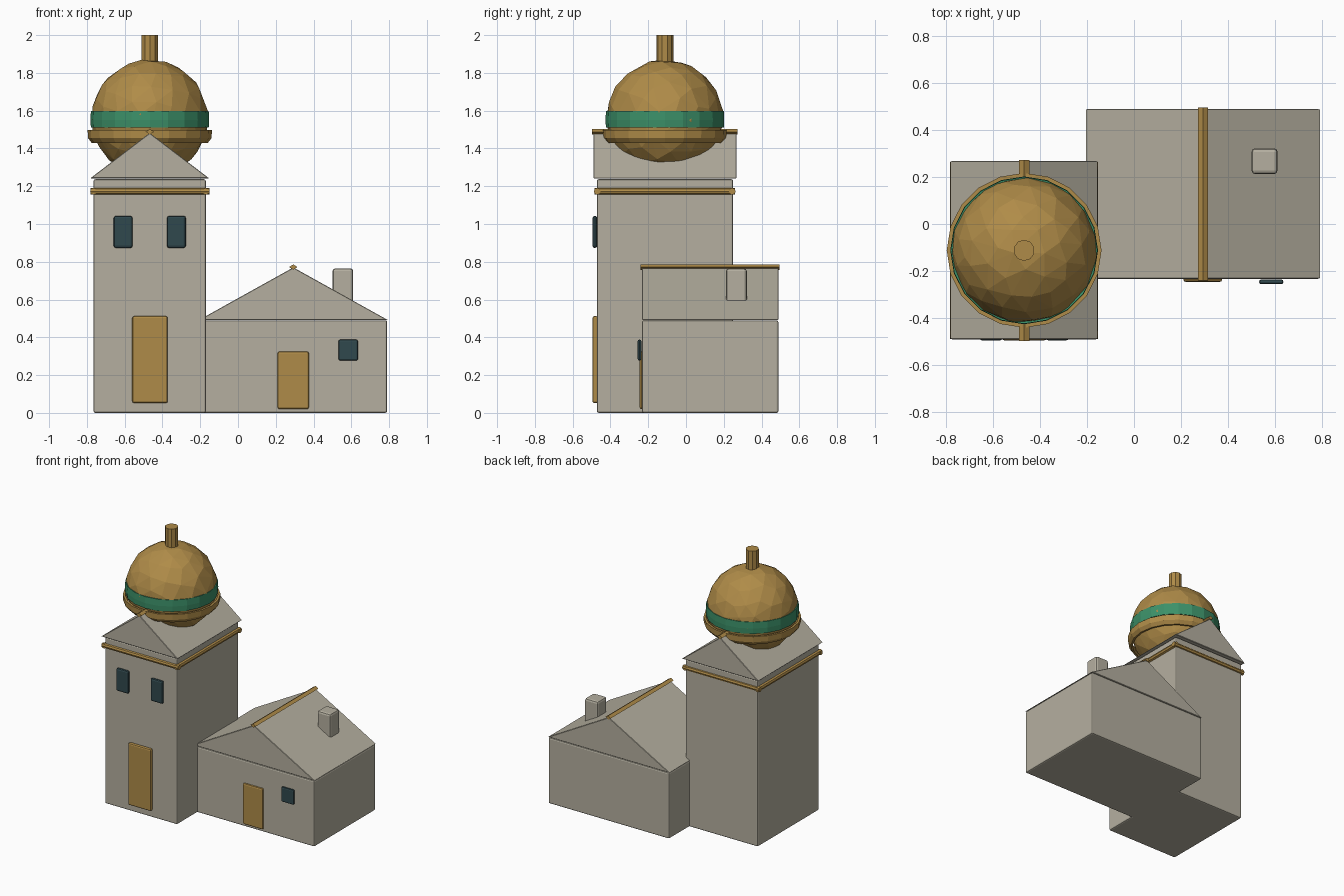
import bpy, bmesh
from math import radians, pi
from mathutils import Matrix

if "Cube" in bpy.data.objects:
    bpy.data.objects.remove(bpy.data.objects["Cube"])


def material(name, rgb):
    m = bpy.data.materials.new(name)
    m.diffuse_color = (*rgb, 1)
    m.use_nodes = True
    m.node_tree.nodes["Principled BSDF"].inputs["Base Color"].default_value = m.diffuse_color
    return m


STONE = material("stone", (0.46, 0.43, 0.35))
GOLD = material("gold", (0.43, 0.26, 0.065))
GREEN = material("green", (0.045, 0.28, 0.14))
GLASS = material("dark_glass", (0.03, 0.065, 0.075))


def finish(name, bm, mat=STONE, bevel=0, segments=2):
    bmesh.ops.recalc_face_normals(bm, faces=bm.faces)
    me = bpy.data.meshes.new(name)
    bm.to_mesh(me)
    bm.free()
    ob = bpy.data.objects.new(name, me)
    bpy.context.collection.objects.link(ob)
    me.materials.append(mat)
    if bevel:
        b = ob.modifiers.new("bevel", "BEVEL")
        b.width, b.segments = bevel, segments
    return ob


def box(name, x, y, z, mat=STONE, bevel=0.01):
    bm = bmesh.new()
    bmesh.ops.create_cube(bm, size=1)
    for v in bm.verts:
        v.co = [lo + (c + 0.5) * (hi - lo) for c, (lo, hi) in zip(v.co, (x, y, z))]
    return finish(name, bm, mat, bevel)


def gable(name, x, y, z):
    # triangular prism with its ridge along y
    bm = bmesh.new()
    pts = ((x[0], z[0]), (x[1], z[0]), ((x[0] + x[1]) / 2, z[1]))
    front, back = [[bm.verts.new((px, py, pz)) for px, pz in pts] for py in y]
    bm.faces.new(front)
    bm.faces.new(back[::-1])
    for i in range(3):
        j = (i + 1) % 3
        bm.faces.new((front[i], front[j], back[j], back[i]))
    return finish(name, bm, STONE, 0.003, 1)


def rod(name, centre, radius, length, axis, mat, sides=8, squash=1):
    bm = bmesh.new()
    bmesh.ops.create_cone(bm, cap_ends=True, segments=sides, radius1=radius,
                          radius2=radius, depth=length)
    turn = {"X": Matrix.Rotation(pi / 2, 4, "Y"),
            "Y": Matrix.Rotation(pi / 2, 4, "X"), "Z": Matrix()}[axis]
    bm.transform(Matrix.Translation(centre) @ Matrix.Diagonal((1, 1, squash, 1)) @ turn)
    return finish(name, bm, mat)


def ring(name, profile, mat, sides=20):
    # spin a closed (radius, height) profile around the dome axis
    bm = bmesh.new()
    vs = [bm.verts.new((CX + r, CY, z)) for r, z in profile]
    es = [bm.edges.new((vs[i], vs[(i + 1) % len(vs)])) for i in range(len(vs))]
    bmesh.ops.spin(bm, geom=vs + es, cent=(CX, CY, 0), axis=(0, 0, 1),
                   angle=2 * pi, steps=sides)
    bmesh.ops.remove_doubles(bm, verts=bm.verts, dist=0.0005)
    return finish(name, bm, mat)


CX, CY = -0.467, -0.112

# tower and house walls with gabled roofs
box("tower_walls", (-0.765, -0.17), (-0.472, 0.25), (0, 1.237))
gable("tower_roof", (-0.782, -0.153), (-0.49, 0.268), (1.242, 1.482))
box("house_walls", (-0.203, 0.79), (-0.233, 0.489), (0, 0.49))
gable("house_roof", (-0.207, 0.793), (-0.233, 0.489), (0.492, 0.77))
box("chimney", (0.5, 0.61), (0.212, 0.322), (0.53, 0.765), bevel=0.015)

# ridge poles
rod("tower_ridge", (CX, -0.112, 1.488), 0.022, 0.77, "Y", GOLD, 4, 0.65)
rod("house_ridge", (0.293, 0.127, 0.772), 0.022, 0.736, "Y", GOLD, 4, 0.65)

# trim poles around the tower
for i, y in enumerate((-0.47, 0.245)):
    rod(f"tower_trim_end_{i}", (CX, y, 1.173), 0.018, 0.63, "X", GOLD)
for i, x in enumerate((-0.765, -0.17)):
    rod(f"tower_trim_side_{i}", (x, -0.112, 1.173), 0.018, 0.745, "Y", GOLD)

# doors and windows
box("tower_door", (-0.56, -0.372), (-0.495, -0.465), (0.052, 0.512), GOLD)
box("house_door", (0.21, 0.375), (-0.246, -0.225), (0.02, 0.325), GOLD)
for i, x in enumerate((-0.608, -0.326)):
    box(f"tower_window_{i}", (x - 0.05, x + 0.05), (-0.495, -0.47),
        (0.873, 1.043), GLASS, 0.012)
box("house_window", (0.532, 0.635), (-0.256, -0.236), (0.277, 0.388), GLASS, 0.009)

# dome: a fine ball reduced to uneven flat facets
bm = bmesh.new()
bmesh.ops.create_icosphere(bm, subdivisions=4, radius=0.308)
bm.transform(Matrix.Translation((CX, CY, 1.56)) @ Matrix.Rotation(radians(20), 4, "Z"))
dome = finish("dome", bm, GOLD)
dome.modifiers.new("facets", "DECIMATE").ratio = 0.2

# dome bands and finial
ring("dome_green_band", ((0.295, 1.515), (0.312, 1.51), (0.314, 1.55),
                         (0.312, 1.597), (0.295, 1.595)), GREEN)
ring("dome_lower_band", ((0.295, 1.43), (0.308, 1.43), (0.327, 1.455),
                         (0.329, 1.497), (0.313, 1.497)), GOLD)
rod("finial", (CX, CY, 1.915), 0.045, 0.17, "Z", GOLD, 10)
